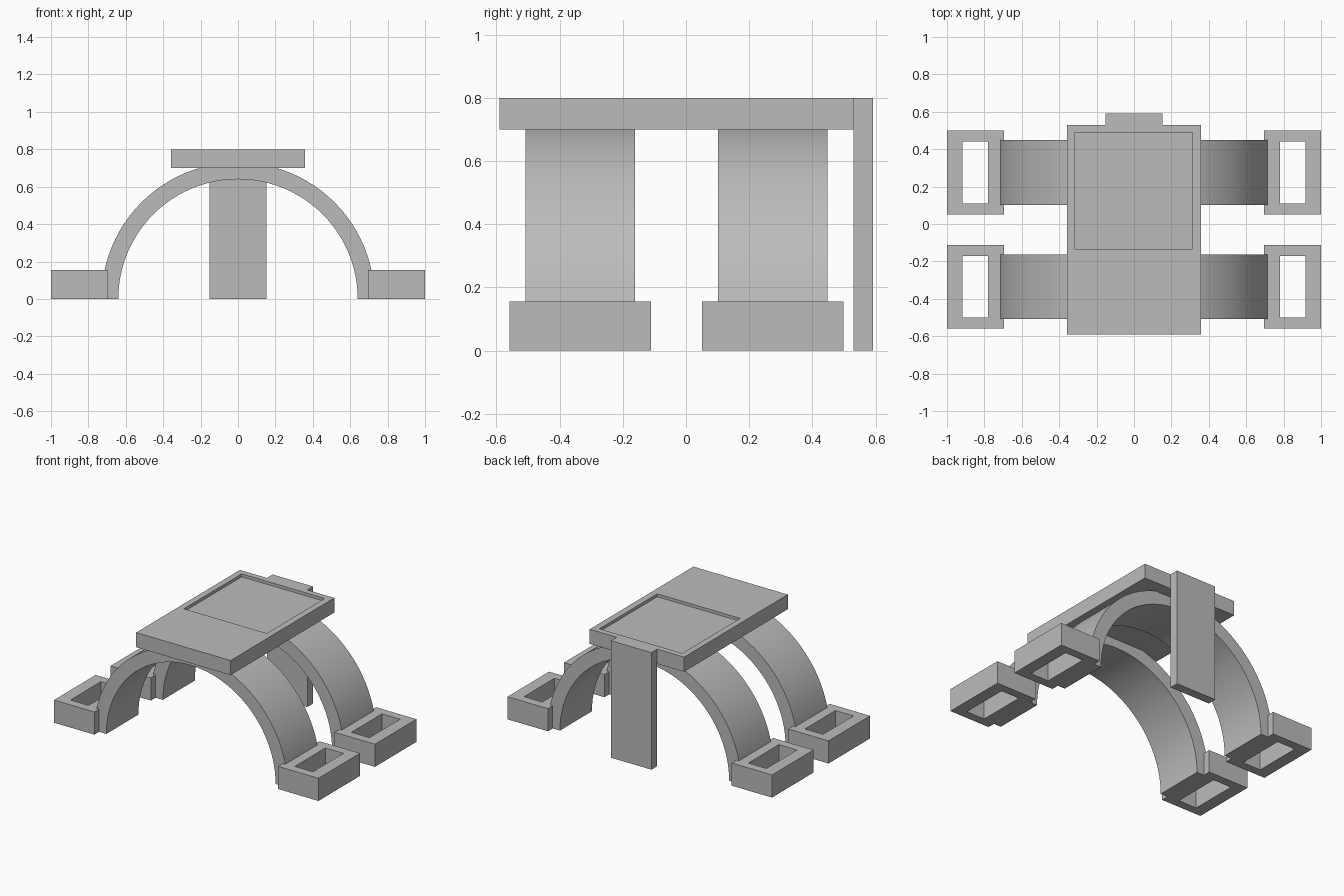
import bpy, bmesh, math

cube = bpy.data.objects.get("Cube")
if cube:
    bpy.data.objects.remove(cube, do_unlink=True)

grey = bpy.data.materials.new("plain_grey")
grey.use_nodes = True
GREY = (0.5, 0.5, 0.5, 1)
grey.diffuse_color = GREY
grey.node_tree.nodes["Principled BSDF"].inputs["Base Color"].default_value = GREY


def finish(name, bm):
    bmesh.ops.recalc_face_normals(bm, faces=bm.faces)
    mesh = bpy.data.meshes.new(name)
    bm.to_mesh(mesh)
    bm.free()
    mesh.materials.append(grey)
    obj = bpy.data.objects.new(name, mesh)
    bpy.context.collection.objects.link(obj)
    return obj


def stacked(name, levels, closed=False):
    """Skin rectangles (x0, x1, y0, y1, z) in order; cap the ends or join them into a ring."""
    bm = bmesh.new()
    loops = [[bm.verts.new(p) for p in ((x0, y0, z), (x1, y0, z), (x1, y1, z), (x0, y1, z))]
             for x0, x1, y0, y1, z in levels]
    pairs = list(zip(loops, loops[1:]))
    if closed:
        pairs.append((loops[-1], loops[0]))
    else:
        bm.faces.new(loops[0])
        bm.faces.new(loops[-1])
    for a, b in pairs:
        for i in range(4):
            j = (i + 1) % 4
            bm.faces.new((a[i], a[j], b[j], b[i]))
    return finish(name, bm)


def arch(name, y0, y1, inner=0.64, outer=0.73, steps=48):
    """Half-ring band standing on the ground."""
    bm = bmesh.new()
    sections = []
    for i in range(steps + 1):
        a = math.pi * i / steps
        c, s = math.cos(a), math.sin(a)
        sections.append([bm.verts.new((r * c, y, r * s))
                         for r, y in ((inner, y0), (outer, y0), (outer, y1), (inner, y1))])
    for a, b in zip(sections, sections[1:]):
        for i in range(4):
            j = (i + 1) % 4
            bm.faces.new((a[i], a[j], b[j], b[i]))
    bm.faces.new(sections[0])
    bm.faces.new(sections[-1])
    obj = finish(name, bm)
    bpy.ops.object.select_all(action="DESELECT")
    obj.select_set(True)
    bpy.context.view_layer.objects.active = obj
    bpy.ops.object.shade_smooth_by_angle(angle=math.radians(30))


# Deck with a shallow square pocket in its top
deck = (-0.357, 0.357, -0.59, 0.53)
pocket = (-0.315, 0.312, -0.135, 0.49)
stacked("deck", [(*deck, 0.70), (*deck, 0.80), (*pocket, 0.80), (*pocket, 0.78)])

# Upright plate at the back
post = (-0.153, 0.153, 0.53, 0.592)
stacked("back_post", [(*post, 0), (*post, 0.80)])

# Two arches, each ending in a pair of hollow feet
for row, y in (("front", -0.335), ("back", 0.275)):
    arch(row + "_arch", y - 0.173, y + 0.173)
    for side, sx in (("left", 1), ("right", -1)):
        xo = sorted((sx * 0.695, sx * 1.0))
        xi = sorted((sx * 0.78, sx * 0.917))
        shell = (*xo, y - 0.224, y + 0.224)
        hole = (*xi, y - 0.165, y + 0.165)
        stacked(f"{row}_{side}_foot",
                [(*shell, 0), (*shell, 0.155), (*hole, 0.155), (*hole, 0)], closed=True)
